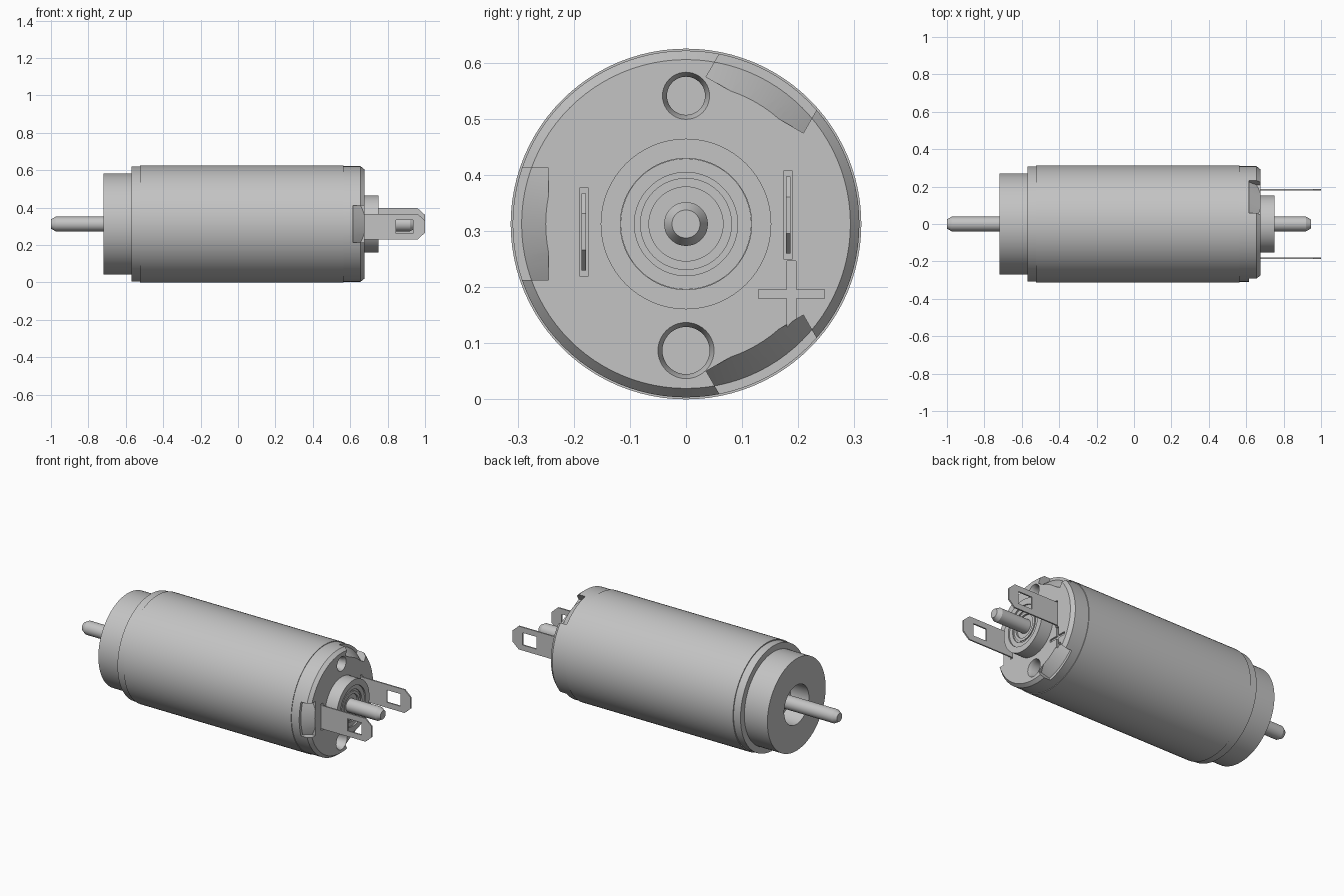
import bpy, bmesh, math
from mathutils import Matrix, Vector

if "Cube" in bpy.data.objects:
    bpy.data.objects.remove(bpy.data.objects["Cube"], do_unlink=True)

AXIS_Z = 0.3125   # height of the shaft axis
FACE = 0.675      # x of the terminal end face

metal = bpy.data.materials.new("plain grey metal")
metal.use_nodes = True
metal.diffuse_color = (0.55, 0.55, 0.55, 1)
metal.node_tree.nodes["Principled BSDF"].inputs["Base Color"].default_value = (0.55, 0.55, 0.55, 1)


def finish(name, bm):
    bmesh.ops.remove_doubles(bm, verts=bm.verts, dist=1e-5)
    bmesh.ops.recalc_face_normals(bm, faces=bm.faces)
    mesh = bpy.data.meshes.new(name)
    bm.to_mesh(mesh)
    bm.free()
    mesh.materials.append(metal)
    ob = bpy.data.objects.new(name, mesh)
    bpy.context.collection.objects.link(ob)
    return ob


def lathe(name, profile, steps=96, y=0, z=AXIS_Z):
    """Turn (x, radius) points around an axis parallel to x."""
    bm = bmesh.new()
    verts = [bm.verts.new((x, 0, r)) for x, r in profile]
    edges = [bm.edges.new(pair) for pair in zip(verts, verts[1:])]
    bmesh.ops.spin(bm, geom=verts + edges, axis=(1, 0, 0), cent=(0, 0, 0),
                   angle=math.tau, steps=steps)
    bmesh.ops.translate(bm, verts=bm.verts, vec=(0, y, z))
    return finish(name, bm)


def boxes(name, items):
    """Boxes given as (centre, size, turn about the shaft axis in degrees)."""
    bm = bmesh.new()
    for centre, size, turn in items:
        spin = (Matrix.Translation((0, 0, AXIS_Z)) @ Matrix.Rotation(math.radians(turn), 4, "X")
                @ Matrix.Translation((0, 0, -AXIS_Z)))
        bmesh.ops.create_cube(bm, size=1, matrix=spin @ Matrix.Translation(centre)
                              @ Matrix.Diagonal(Vector(size).to_4d()))
    return finish(name, bm)


def boolean(ob, tool, operation="DIFFERENCE"):
    mod = ob.modifiers.new("cut", "BOOLEAN")
    mod.operation, mod.solver, mod.object = operation, "EXACT", tool
    bpy.context.view_layer.objects.active = ob
    bpy.ops.object.modifier_apply(modifier=mod.name)
    bpy.data.objects.remove(tool, do_unlink=True)


def smooth(ob):
    bpy.ops.object.select_all(action="DESELECT")
    ob.select_set(True)
    bpy.context.view_layer.objects.active = ob
    bpy.ops.object.shade_smooth_by_angle(angle=math.radians(25))


# Motor can with rear collar and front boss
body = lathe("motor_body", [
    (-0.6, 0), (-0.6, 0.115), (-0.72, 0.115), (-0.72, 0.271), (-0.57, 0.271),
    (-0.57, 0.307), (-0.525, 0.307), (-0.525, 0.3125), (0.565, 0.3125),
    (0.565, 0.309), (0.655, 0.309), (FACE, 0.293), (FACE, 0.152),
    (0.75, 0.152), (0.75, 0.117), (0.73, 0.117), (0.73, 0)])

# Three sloped notches around the rim
notches = lathe("notch_cutter", [
    (0.615, 0.36), (0.615, 0.293), (FACE, 0.25), (0.7, 0.232), (0.7, 0.36), (0.615, 0.36)])
blocks = boxes("notch_blocks", [((0.65, 0.3, AXIS_Z), (0.2, 0.11, 0.2), t)
                                for t in (180, 60, -60)])
boolean(notches, blocks, "INTERSECT")
boolean(body, notches)

# Countersunk mounting holes
for z, r in ((0.541, 0.042), (0.087, 0.05)):
    boolean(body, lathe("hole_cutter", [
        (0.58, 0), (0.58, r - 0.008), (0.655, r - 0.008), (FACE, r), (0.7, r), (0.7, 0)],
        steps=40, z=z))

# Terminal slots and the engraved cross beside them
TERMINALS = (("front_terminal", -0.182, 0.2985), ("back_terminal", 0.182, 0.3285))
for _, y, z in TERMINALS:
    boolean(body, boxes("slot_cutter", [((FACE, y, z), (0.05, 0.016, 0.157), 0)]))
for size in ((0.02, 0.118, 0.016), (0.02, 0.016, 0.118)):
    boolean(body, boxes("cross_cutter", [((FACE, 0.188, 0.188), size, 0)]))
smooth(body)

# Bearing rings in the boss
for name, outer, inner, x in (("bearing_outer_ring", 0.1165, 0.092, 0.742),
                              ("bearing_shield", 0.092, 0.082, 0.735),
                              ("bearing_inner_ring", 0.082, 0.066, 0.74)):
    smooth(lathe(name, [(0.725, inner), (x, inner), (x, outer), (0.725, outer), (0.725, inner)]))

# Shaft with chamfered ends
smooth(lathe("shaft", [(-1, 0), (-1, 0.025), (-0.975, 0.039),
                       (0.92, 0.039), (0.945, 0.025), (0.945, 0)], steps=48))

# Flat tab terminals with a rectangular eye
for name, y, z in TERMINALS:
    bm = bmesh.new()
    h, c = 0.0685, 0.036
    outline = [(0.64, -h), (0.96, -h), (1, c - h), (1, h - c), (0.96, h), (0.64, h)]
    face = bm.faces.new([bm.verts.new((x, y - 0.004, z + dz)) for x, dz in outline])
    side = bmesh.ops.extrude_face_region(bm, geom=[face])["geom"]
    bmesh.ops.translate(bm, vec=(0, 0.008, 0),
                        verts=[v for v in side if isinstance(v, bmesh.types.BMVert)])
    tab = finish(name, bm)
    boolean(tab, boxes("eye_cutter", [((0.89, y, z), (0.09, 0.05, 0.072), 0)]))
